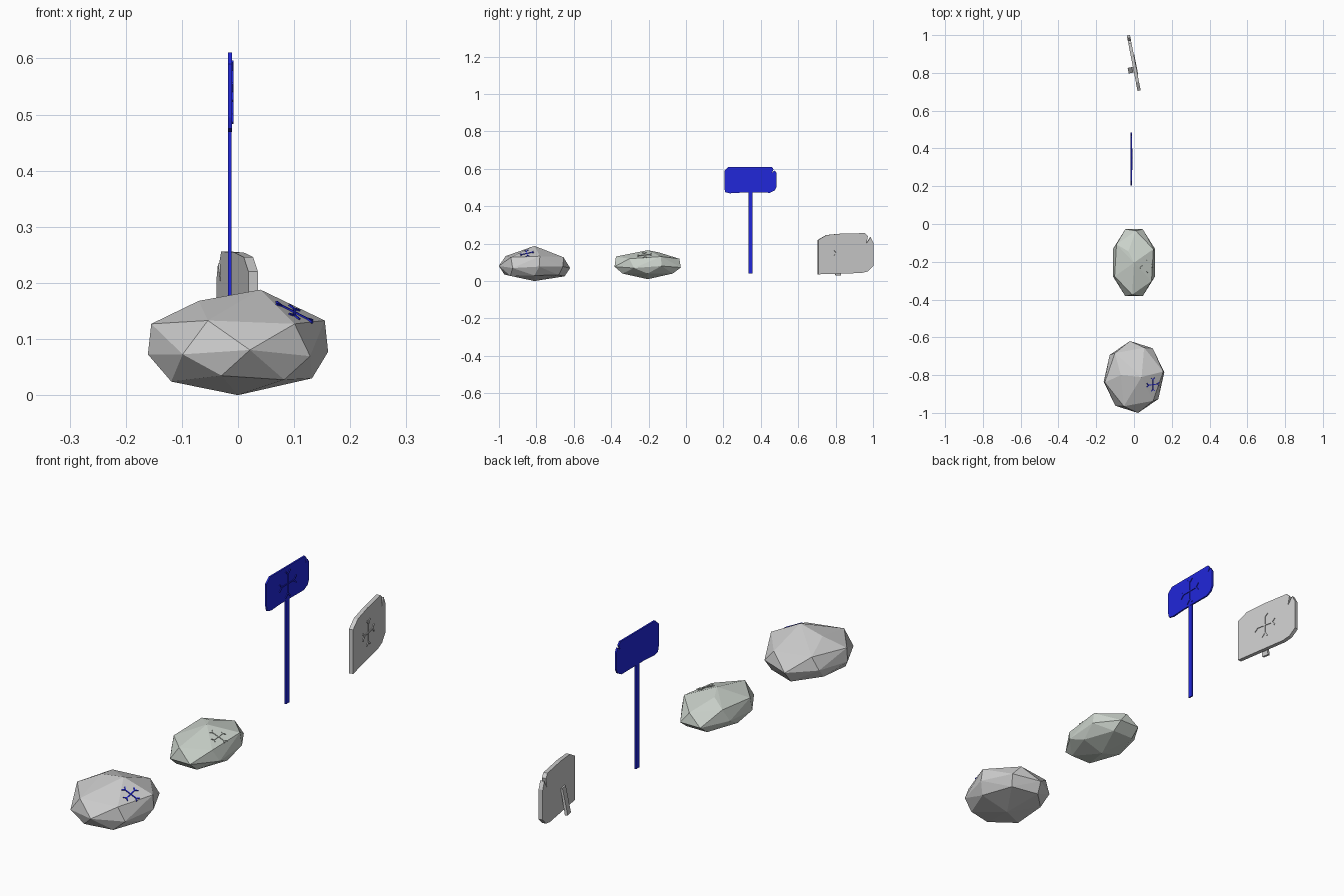
import bpy, bmesh
from math import sin, cos, pi, radians
from mathutils import Vector, Matrix
from mathutils.bvhtree import BVHTree

if "Cube" in bpy.data.objects:
    bpy.data.objects.remove(bpy.data.objects["Cube"])


def material(name, rgb):
    m = bpy.data.materials.new(name)
    m.diffuse_color = (*rgb, 1)
    m.use_nodes = True
    m.node_tree.nodes["Principled BSDF"].inputs["Base Color"].default_value = m.diffuse_color
    return m


BLUE = material("blue_paint", (0.015, 0.02, 0.7))
STONE = material("pale_green_stone", (0.6, 0.65, 0.6))


def finish(bm, name, mat=None, matrix=None):
    bmesh.ops.recalc_face_normals(bm, faces=bm.faces)
    if matrix:
        bm.transform(matrix)
    me = bpy.data.meshes.new(name)
    bm.to_mesh(me)
    bm.free()
    ob = bpy.data.objects.new(name, me)
    bpy.context.collection.objects.link(ob)
    if mat:
        me.materials.append(mat)
    return ob


def prism(bm, points, offset):
    """Extrude a closed 3D outline along an offset."""
    f = bm.faces.new([bm.verts.new(p) for p in points])
    ext = bmesh.ops.extrude_face_region(bm, geom=[f], use_keep_orig=True)
    moved = [g for g in ext["geom"] if isinstance(g, bmesh.types.BMVert)]
    bmesh.ops.translate(bm, verts=moved, vec=offset)


def frame(pos, tangent, normal):
    """Local x along the tangent, local z along the normal."""
    n = Vector(normal).normalized()
    t = Vector(tangent)
    t = (t - n * t.dot(n)).normalized()
    return Matrix.Translation(pos) @ Matrix((t, n.cross(t), n)).transposed().to_4x4()


def fork_cross(name, half, width, height, mat, matrix):
    """Carved ornament: cross whose four arms end in forks."""
    bm = bmesh.new()

    def bar(a, b):
        a, b = Vector((*a, -0.001)), Vector((*b, -0.001))
        s = Vector((0, 0, 1)).cross((b - a).normalized()) * width / 2
        prism(bm, [a - s, b - s, b + s, a + s], (0, 0, height + 0.001))

    for i in range(4):
        c, s = cos(i * pi / 2), sin(i * pi / 2)
        turn = lambda x, y: (x * c - y * s, x * s + y * c)
        tip = turn(half * 0.72, 0)
        bar((0, 0), tip)
        for side in (-1, 1):
            bar(tip, turn(half, side * half * 0.28))
    return finish(bm, name, mat, matrix)


def rock(name, center, rings, singles, mat, mark_xy, mark_mat):
    """Faceted boulder: hull over uneven rings, with an ornament on its top slope."""
    bm = bmesh.new()
    for p in singles:
        bm.verts.new(p)
    for z, rx, ry, n, phase in rings:
        for i in range(n):
            a = radians(phase) + 2 * pi * i / n
            bm.verts.new((rx * cos(a), ry * sin(a), z + 0.006 * sin(3 * a)))
    hull = bmesh.ops.convex_hull(bm, input=bm.verts)
    loose = [v for v in bm.verts if not v.link_faces]
    bmesh.ops.delete(bm, geom=loose, context='VERTS')
    bm.transform(Matrix.Translation(center))
    bmesh.ops.recalc_face_normals(bm, faces=bm.faces)
    hit, normal, _, _ = BVHTree.FromBMesh(bm).ray_cast(
        Vector((*mark_xy, 1)), Vector((0, 0, -1)))
    finish(bm, name, mat)
    fork_cross(name + "_ornament", 0.036, 0.004, 0.003, mark_mat,
               frame(hit, (1, 0, 0), normal))


# Large grey rock and smaller pale green rock
rock("large_rock", (0, -0.81, 0),
     [(0.13, 0.157, 0.165, 6, 10), (0.075, 0.162, 0.192, 8, 22.5 - 15),
      (0.03, 0.132, 0.165, 7, 0)],
     [(0.04, 0, 0.188), (-0.07, 0.01, 0.168), (0, 0, 0)],
     None, (0.10, -0.85), BLUE)
rock("small_rock", (0, -0.205, 0.01),
     [(0.115, 0.113, 0.17, 6, 25), (0.065, 0.12, 0.192, 8, 22.5),
      (0.03, 0.095, 0.155, 6, 0)],
     [(0, 0, 0.155), (-0.03, 0.06, 0.143), (0, 0, 0)],
     STONE, (0.065, -0.222), STONE)

# Blue sign board with chipped corners
bm = bmesh.new()
board = [(0.205, 0.495), (0.21, 0.475), (0.235, 0.469), (0.30, 0.473), (0.45, 0.472),
         (0.475, 0.485), (0.485, 0.505), (0.485, 0.575), (0.475, 0.592),
         (0.458, 0.578), (0.468, 0.598), (0.458, 0.611), (0.228, 0.611), (0.205, 0.59)]
prism(bm, [(-0.018, y, z) for y, z in board], (0.007, 0, 0))
finish(bm, "sign_board", BLUE)

# Sign post
bm = bmesh.new()
prism(bm, [(-0.018, y, 0.04) for y in (0.333, 0.355)] +
      [(-0.012, y, 0.04) for y in (0.355, 0.333)], (0, 0, 0.44))
finish(bm, "sign_post", BLUE)
fork_cross("sign_ornament", 0.055, 0.005, 0.003, BLUE,
           frame((-0.011, 0.343, 0.54), (0, 1, 0), (1, 0, 0)))

# Standing stone slab, turned slightly, with a cracked corner
turn = Matrix.Translation((-0.002, 0.853, 0)) @ Matrix.Rotation(radians(11), 4, 'Z')
bm = bmesh.new()
slab = [(-0.15, 0.036), (0.085, 0.043), (0.12, 0.052), (0.15, 0.08), (0.15, 0.205),
        (0.135, 0.235), (0.112, 0.2), (0.12, 0.24), (0.105, 0.256),
        (-0.02, 0.254), (-0.105, 0.246), (-0.15, 0.22)]
prism(bm, [(-0.008, y, z) for y, z in slab], (0.017, 0, 0))
finish(bm, "stone_slab", None, turn)

# Prop leg behind the slab
bm = bmesh.new()
prism(bm, [(x, -0.05, z) for x, z in
           ((-0.006, 0.14), (-0.024, 0.03), (-0.036, 0.032), (-0.014, 0.14))],
      (0, 0.03, 0))
finish(bm, "slab_prop", None, turn)
fork_cross("slab_ornament", 0.052, 0.006, 0.003, None,
           turn @ frame((0.009, -0.01, 0.15), (0, 1, 0), (1, 0, 0)))
